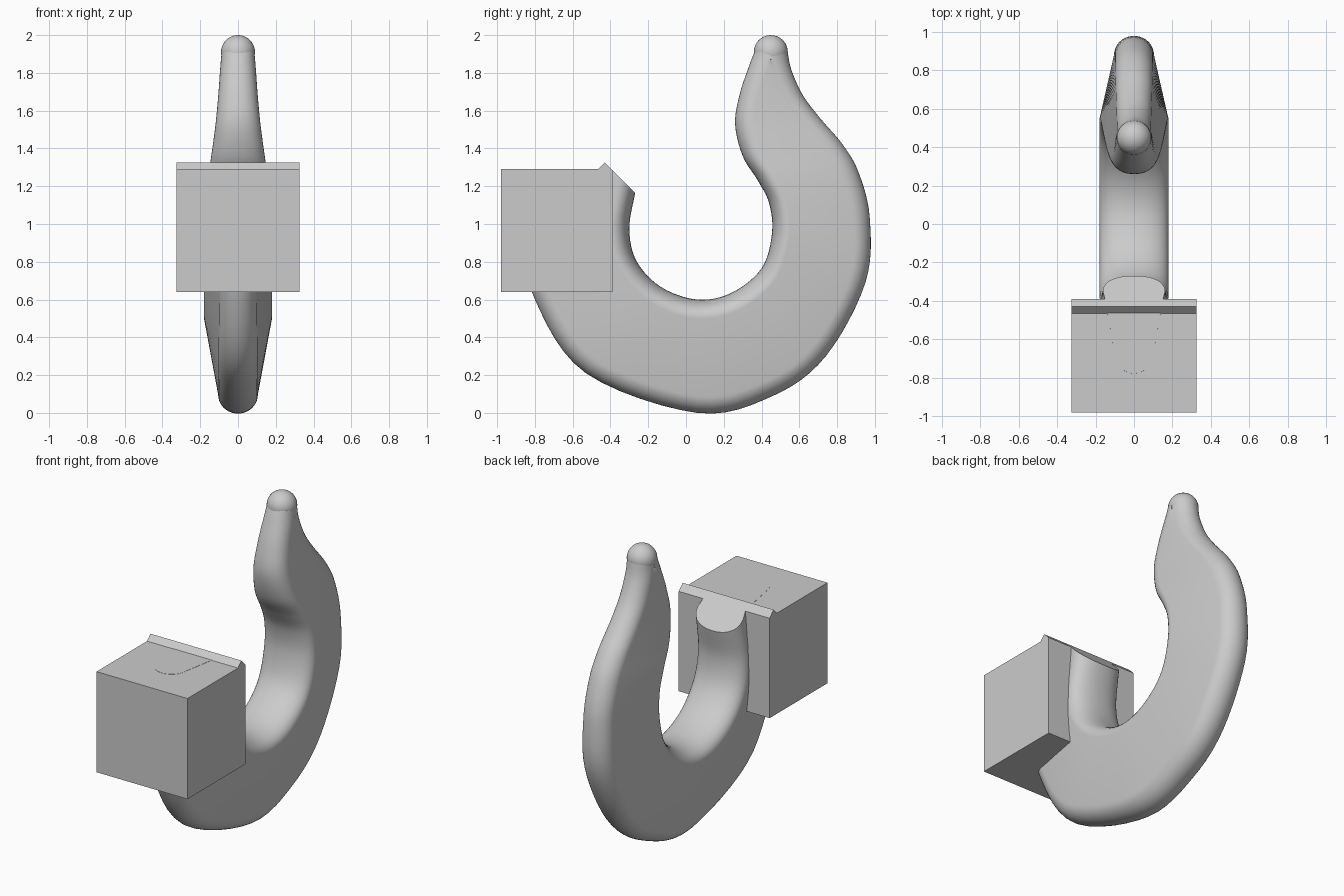
import bpy, bmesh, math
from mathutils import Vector

if "Cube" in bpy.data.objects:
    bpy.data.objects.remove(bpy.data.objects["Cube"])


def finish(bm, name, angle=35):
    bmesh.ops.recalc_face_normals(bm, faces=bm.faces[:])
    me = bpy.data.meshes.new(name)
    bm.to_mesh(me)
    bm.free()
    ob = bpy.data.objects.new(name, me)
    bpy.context.collection.objects.link(ob)
    bpy.ops.object.select_all(action='DESELECT')
    ob.select_set(True)
    bpy.context.view_layer.objects.active = ob
    bpy.ops.object.shade_smooth_by_angle(angle=math.radians(angle))
    return ob


def catmull(a, b, c, d, t):
    return [0.5 * (2 * q + (r - p) * t + (2 * p - 5 * q + 4 * r - s) * t * t
                   + (3 * q - p - 3 * r + s) * t ** 3) for p, q, r, s in zip(a, b, c, d)]


# hook stations: inner y, inner z, outer y, outer z, inner half width, outer half width
stations = [
    (-.22, 1.40, -.72, 1.41, .155, .10), (-.27, 1.16, -.83, 1.16, .165, .10),
    (-.30, .97, -.86, .92, .175, .10), (-.26, .80, -.80, .60, .18, .10),
    (-.13, .665, -.53, .21, .18, .105), (.06, .60, .06, 0, .18, .105),
    (.24, .635, .46, .09, .18, .105), (.40, .765, .74, .30, .18, .105),
    (.455, .95, .95, .69, .18, .105), (.44, 1.11, .973, 1.03, .172, .10),
    (.38, 1.23, .915, 1.27, .16, .10), (.30, 1.36, .83, 1.42, .14, .097),
    (.26, 1.53, .71, 1.56, .118, .093), (.285, 1.69, .62, 1.68, .104, .09),
    (.335, 1.84, .56, 1.81, .094, .088), (.362, 1.91, .538, 1.91, .087, .087)]
STEPS, CAP = 6, 10


def section(s):
    inner, outer = Vector((0, s[0], s[1])), Vector((0, s[2], s[3]))
    length = (outer - inner).length
    d = (outer - inner) / length
    depth = min(.10, length / 2)
    pts = []
    for centre, sign, w, power in ((inner + d * depth, -1, s[4], 2.25),
                                   (outer - d * depth, 1, s[5], 2.0)):
        for i in range(CAP * 2 + 1):
            a = math.pi * i / (CAP * 2)
            c, q = math.cos(a), math.sin(a)
            x = math.copysign(abs(c) ** (2 / power), c) * w
            pts.append(centre + d * (sign * depth * abs(q) ** (2 / power))
                       + Vector((-sign * x, 0, 0)))
    return pts


# hook body lofted through the stations
bm = bmesh.new()
n = len(stations)
rows = []
for k in range(n - 1):
    quad = [stations[min(max(k + j, 0), n - 1)] for j in (-1, 0, 1, 2)]
    rows += [catmull(*quad, t / STEPS) for t in range(STEPS)]
rows.append(stations[-1])
rings = [[bm.verts.new(p) for p in section(r)] for r in rows]
m = len(rings[0])
for a, b in zip(rings, rings[1:]):
    for i in range(m):
        bm.faces.new((a[i], a[(i + 1) % m], b[(i + 1) % m], b[i]))
bm.faces.new(rings[0])
bm.faces.new(rings[-1])
# trim the shank end level with the block and at 45 degrees; the tip is kept out of the cut
for co, no in (((0, 0, 1.291), (0, 0, 1)), ((0, -.43, 1.325), (0, 1, 1))):
    faces = [f for f in bm.faces if f.calc_center_median().y < 0]
    geom = set(faces)
    for f in faces:
        geom.update(f.edges)
        geom.update(f.verts)
    res = bmesh.ops.bisect_plane(bm, geom=list(geom), plane_co=co, plane_no=no)
    gone = [v for v in bm.verts if v.co.y < 0 and v.co.z > .9
            and (v.co - Vector(co)).dot(Vector(no)) > 1e-4]
    bmesh.ops.delete(bm, geom=gone, context='VERTS')
    bmesh.ops.holes_fill(bm, edges=[e for e in bm.edges if e.is_boundary], sides=0)
finish(bm, "hook")

# ball on the hook tip
bm = bmesh.new()
bmesh.ops.create_uvsphere(bm, u_segments=32, v_segments=16, radius=.09)
bmesh.ops.translate(bm, verts=bm.verts, vec=(0, .449, 1.91))
finish(bm, "tip_ball")

# mounting block with the small ridge along its top edge
bm = bmesh.new()
profile = [(-.98, .64), (-.39, .64), (-.39, 1.285), (-.43, 1.325), (-.465, 1.29), (-.98, 1.29)]
face = bm.faces.new([bm.verts.new((-.325, y, z)) for y, z in profile])
ext = bmesh.ops.extrude_face_region(bm, geom=[face])
bmesh.ops.translate(bm, vec=(.65, 0, 0),
                    verts=[v for v in ext["geom"] if isinstance(v, bmesh.types.BMVert)])
finish(bm, "mounting_block", 20)
